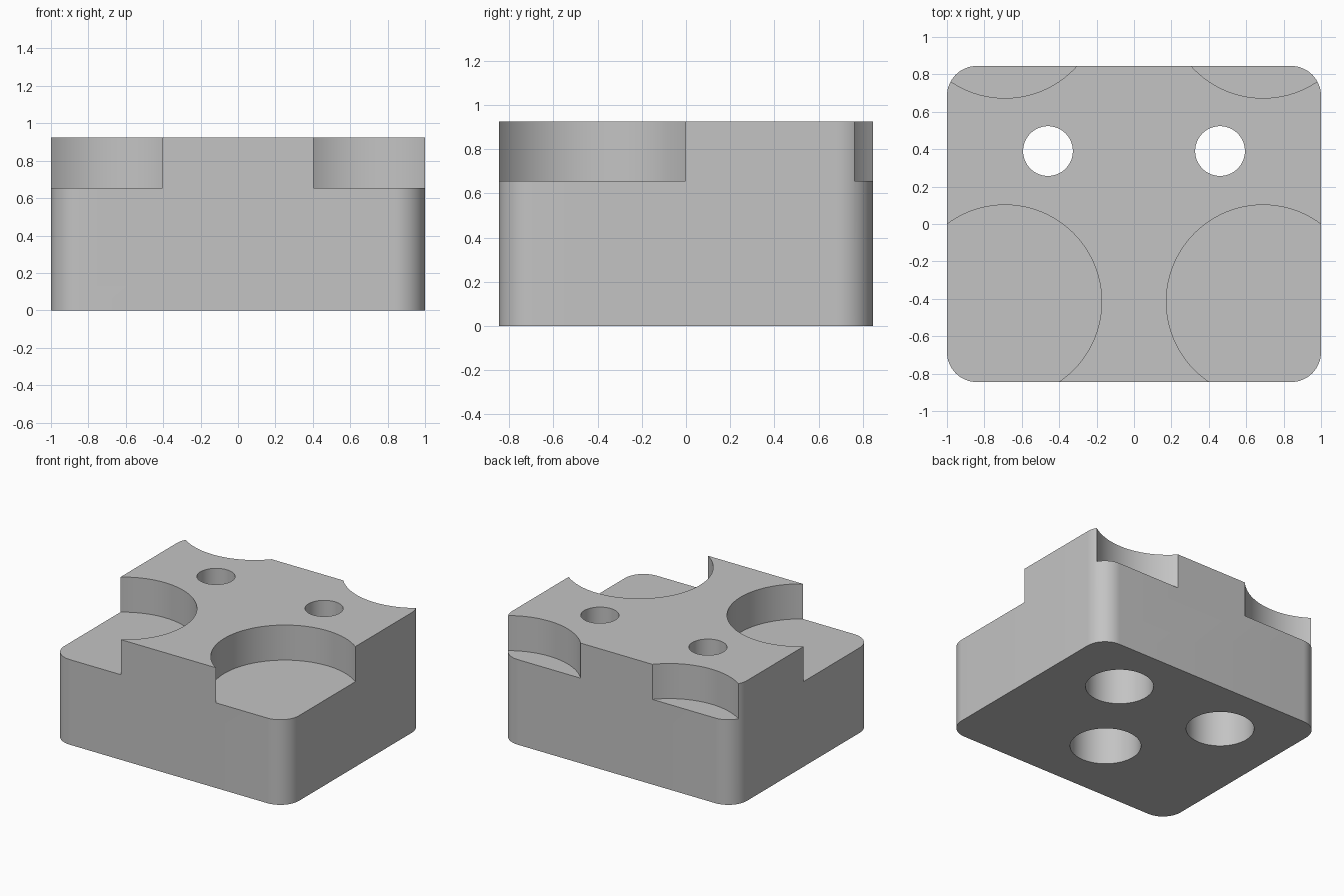
import bpy, bmesh

WIDTH, DEPTH, HEIGHT = 2.0, 1.69, 0.925
CORNER = 0.16
POCKET_FLOOR = 0.655

if "Cube" in bpy.data.objects:
    bpy.data.objects.remove(bpy.data.objects["Cube"], do_unlink=True)

grey = bpy.data.materials.new("plain grey")
grey.use_nodes = True
colour = (0.55, 0.55, 0.55, 1)
grey.diffuse_color = colour
for node in grey.node_tree.nodes:
    if node.type == 'BSDF_PRINCIPLED':
        node.inputs["Base Color"].default_value = colour

# Block with rounded upright corners
bm = bmesh.new()
bmesh.ops.create_cube(bm, size=1)
for v in bm.verts:
    v.co = (v.co.x * WIDTH, v.co.y * DEPTH, (v.co.z + 0.5) * HEIGHT)
upright = [e for e in bm.edges if abs(e.verts[0].co.z - e.verts[1].co.z) > 0.1]
bmesh.ops.bevel(bm, geom=upright, offset=CORNER, offset_type='OFFSET',
                segments=16, profile=0.5, affect='EDGES')
mesh = bpy.data.meshes.new("mounting_block")
bm.to_mesh(mesh)
bm.free()
block = bpy.data.objects.new("mounting_block", mesh)
bpy.context.collection.objects.link(block)
mesh.materials.append(grey)


def cut(name, x, y, radius, low, high):
    """Remove an upright cylinder from the block."""
    bpy.ops.mesh.primitive_cylinder_add(vertices=96, radius=radius, depth=high - low,
                                        location=(x, y, (low + high) / 2))
    cutter = bpy.context.object
    cutter.name = name
    cutter.hide_render = True
    cutter.data.materials.append(grey)
    bpy.context.view_layer.objects.active = block
    mod = block.modifiers.new(name, 'BOOLEAN')
    mod.operation = 'DIFFERENCE'
    mod.solver = 'EXACT'
    mod.object = cutter
    bpy.ops.object.modifier_apply(modifier=mod.name)
    bpy.data.objects.remove(cutter, do_unlink=True)


for side in (-1, 1):
    # Round pockets open to the sides, front and back
    cut("front_pocket", side * 0.69, -0.415, 0.517, POCKET_FLOOR, 1.2)
    cut("back_pocket", side * 0.69, 1.19, 0.517, POCKET_FLOOR, 1.2)
    # Through holes, counterbored from below
    cut("through_hole", side * 0.46, 0.39, 0.133, -0.2, 1.2)
    cut("counterbore", side * 0.46, 0.39, 0.238, -0.2, 0.5)

# Blind hole in the underside
cut("blind_hole", 0, -0.31, 0.248, -0.2, 0.6)

# Smooth round walls, sharp rims
bpy.ops.object.select_all(action='DESELECT')
block.select_set(True)
bpy.context.view_layer.objects.active = block
bpy.ops.object.shade_smooth_by_angle(angle=0.5)
